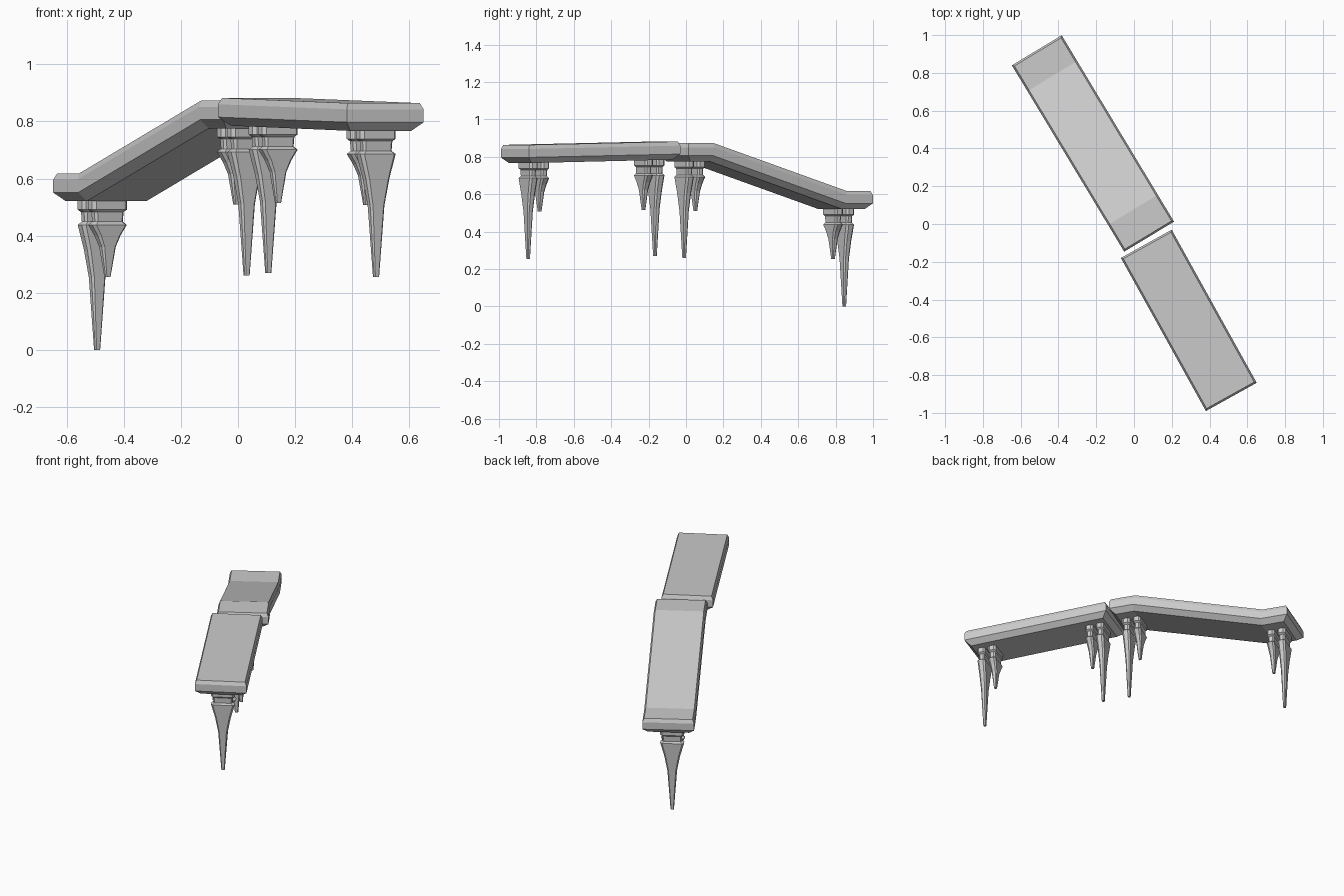
import bpy, bmesh
from mathutils import Vector

if "Cube" in bpy.data.objects:
    bpy.data.objects.remove(bpy.data.objects["Cube"])

HALF_W = 0.154                      # half width of the slabs
# slab section levels: (depth below top, edge inset)
LEVELS = [(0, 0.010), (0.022, 0), (0.067, 0), (0.097, 0.032)]


def finish(name, bm):
    bmesh.ops.recalc_face_normals(bm, faces=bm.faces)
    me = bpy.data.meshes.new(name)
    bm.to_mesh(me)
    bm.free()
    ob = bpy.data.objects.new(name, me)
    bpy.context.collection.objects.link(ob)
    return ob


def axes(a, b):
    u = (Vector(b) - Vector(a)).normalized()
    return u, Vector((-u.y, u.x))


def slab(name, a, b, stations):
    """Chamfered slab from a to b; stations = (distance, top z, mitre shift)."""
    u, v = axes(a, b)
    bm = bmesh.new()
    rings = []
    for i, (s, z, mitre) in enumerate(stations):
        end = 1 if i == 0 else -1 if i == len(stations) - 1 else 0
        ring = []
        for side in (1, -1):
            for d, inset in (LEVELS if side == 1 else LEVELS[::-1]):
                t = s + end * inset + mitre * d
                p = Vector(a) + u * t + v * side * (HALF_W - inset)
                ring.append(bm.verts.new((p.x, p.y, z - d)))
        rings.append(ring)
    for r, q in zip(rings, rings[1:]):
        for k in range(8):
            bm.faces.new((r[k], r[(k + 1) % 8], q[(k + 1) % 8], q[k]))
    for r in (rings[0], rings[-1]):
        for k in range(3):
            bm.faces.new((r[k], r[7 - k], r[6 - k], r[k + 1]))
    return finish(name, bm)


def loft(bm, centre, u, v, levels):
    """Stack of chamfered rectangles: levels = (z, half width, half depth)."""
    rings = []
    for z, w, d in levels:
        c = min(w, d) * 0.45
        pts = [(w, d - c), (w - c, d), (c - w, d), (-w, d - c),
               (-w, c - d), (c - w, -d), (w - c, -d), (w, c - d)]
        ring = []
        for x, y in pts:
            p = centre + v * x + u * y
            ring.append(bm.verts.new((p.x, p.y, z)))
        rings.append(ring)
    for r, q in zip(rings, rings[1:]):
        for k in range(8):
            bm.faces.new((r[k], r[(k + 1) % 8], q[(k + 1) % 8], q[k]))
    bm.faces.new(rings[0])
    bm.faces.new(rings[-1])


def spike(name, pos, u, v, top, tip):
    """Hanging bracket: cap, neck and concave tapered spike."""
    bm = bmesh.new()
    W, D = 0.071, 0.025
    z0 = top - 0.083
    levels = [(top + 0.02, W, D), (top - 0.030, W, D), (top - 0.038, W * .84, D * .75),
              (top - 0.072, W * .8, D * .7), (z0, W, D)]
    for t, w, d in [(.2, .66, .84), (.42, .40, .66), (1, .14, .3)]:
        levels.append((z0 + (tip - z0) * t, W * w, D * d))
    loft(bm, Vector(pos), u, v, levels)
    return finish(name, bm)


# slabs
long_a, long_b = (0.080, -0.067), (-0.515, 0.92)
short_a, short_b = (0.065, -0.105), (0.515, -0.915)
slab("stepped_slab", long_a, long_b,
     [(0, 0.873, 0), (0.166, 0.873, -0.15), (0.993, 0.618, -0.15), (1.152, 0.618, 0)])
slab("level_slab", short_a, short_b, [(0, 0.882, 0), (0.927, 0.864, 0)])

# pairs of spikes: long outer and short inner at each slab end
PAIRS = [
    ("stepped_high", long_a, long_b, (0.030, -0.010), 1, 0.776, 0.26, 0.51),
    ("stepped_low", long_a, long_b, (-0.493, 0.846), -1, 0.521, 0.0, 0.255),
    ("level_inner", short_a, short_b, (0.106, -0.166), 1, 0.784, 0.27, 0.515),
    ("level_outer", short_a, short_b, (0.483, -0.844), -1, 0.769, 0.255, 0.507),
]
for name, a, b, pos, sgn, top, tip_long, tip_short in PAIRS:
    u, v = axes(a, b)
    spike(name + "_long_spike", pos, u, v, top, tip_long)
    spike(name + "_short_spike", Vector(pos) + u * sgn * 0.070, u, v, top, tip_short)
